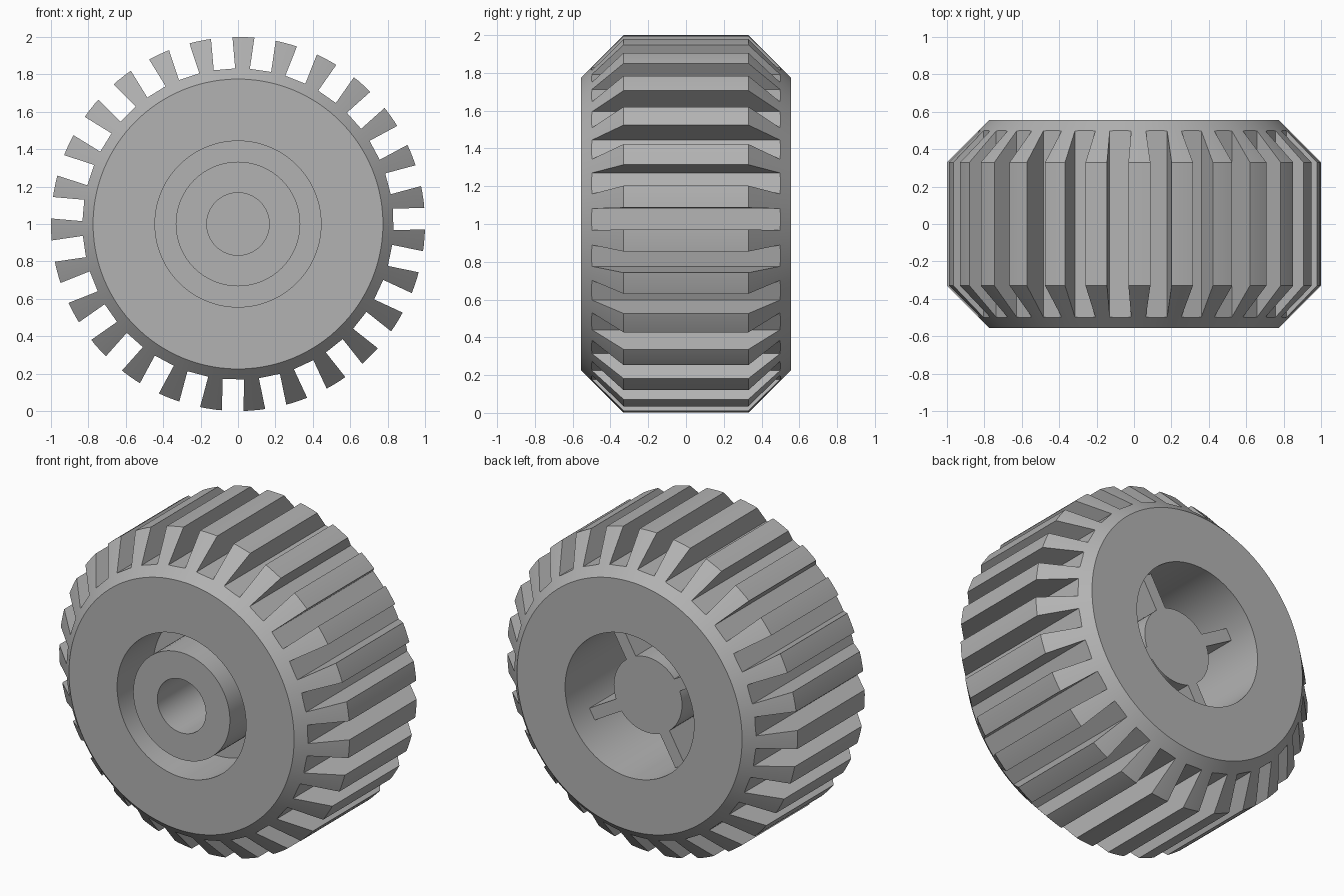
import bpy, bmesh, math
from mathutils import Matrix, Vector

if "Cube" in bpy.data.objects:
    bpy.data.objects.remove(bpy.data.objects["Cube"], do_unlink=True)

CENTRE = Vector((0, 0, 1))
TEETH = 27
HALF = 0.555      # half width of the wheel
HOLE = 0.444      # radius of the recess in both faces
BACK_HUB = 0.375  # y of the recessed hub face

grey = bpy.data.materials.new("rubber_grey")
grey.use_nodes = True
colour = (0.45, 0.45, 0.45, 1)
grey.diffuse_color = colour
grey.node_tree.nodes["Principled BSDF"].inputs["Base Color"].default_value = colour


def finish(name, bm):
    bmesh.ops.remove_doubles(bm, verts=bm.verts, dist=1e-5)
    bmesh.ops.recalc_face_normals(bm, faces=bm.faces)
    mesh = bpy.data.meshes.new(name)
    bm.to_mesh(mesh)
    bm.free()
    obj = bpy.data.objects.new(name, mesh)
    obj.location = CENTRE
    mesh.materials.append(grey)
    bpy.context.collection.objects.link(obj)
    return obj


def revolve(name, profile, steps):
    """Spin a closed (radius, y) outline around the axle."""
    bm = bmesh.new()
    verts = [bm.verts.new((r, y, 0)) for r, y in profile]
    edges = [bm.edges.new((v, verts[i - 1])) for i, v in enumerate(verts)
             if v.co.x > 0 or verts[i - 1].co.x > 0]
    bmesh.ops.spin(bm, geom=verts + edges, cent=(0, 0, 0), axis=(0, 1, 0),
                   angle=math.tau, steps=steps, use_duplicate=False)
    return finish(name, bm)


def radial_boxes(name, count, start, r0, r1, width, y0, y1):
    """Boxes set around the axle, each pointing outwards."""
    bm = bmesh.new()
    for i in range(count):
        turn = Matrix.Rotation(-(start + math.tau * i / count), 4, 'Y')
        place = Matrix.Translation(((r0 + r1) / 2, (y0 + y1) / 2, 0))
        size = Matrix.Diagonal((r1 - r0, y1 - y0, width, 1))
        bmesh.ops.create_cube(bm, size=1, matrix=turn @ place @ size)
    return finish(name, bm)


def smooth(obj):
    bpy.ops.object.select_all(action='DESELECT')
    obj.select_set(True)
    bpy.context.view_layer.objects.active = obj
    bpy.ops.object.shade_smooth_by_angle(angle=math.radians(25))


# Tyre with bevelled shoulders
tyre = revolve("tyre", [
    (HOLE, -HALF), (0.775, -HALF), (1, -0.33),
    (1, 0.33), (0.775, HALF), (HOLE, HALF)], 108)

# Straight slots that leave the tread blocks
slots = radial_boxes("slot_cutter", TEETH, math.radians(1.67),
                     0.83, 1.2, 0.115, -0.7, 0.7)
slots.hide_render = True
slots.hide_viewport = True
cut = tyre.modifiers.new("tread_slots", 'BOOLEAN')
cut.operation = 'DIFFERENCE'
cut.solver = 'EXACT'
cut.object = slots
bpy.context.view_layer.update()
graph = bpy.context.evaluated_depsgraph_get()
tyre.data = bpy.data.meshes.new_from_object(tyre.evaluated_get(graph))
tyre.modifiers.clear()
bpy.data.objects.remove(slots, do_unlink=True)
smooth(tyre)

# Hub: front collar with a blind axle bore, web, and slimmer back boss
hub = revolve("hub", [
    (0, 0.28), (0.167, 0.28), (0.167, -HALF), (0.333, -HALF),
    (0.333, -0.2), (HOLE + 0.01, -0.2), (HOLE + 0.01, -0.05),
    (0.235, -0.05), (0.235, BACK_HUB), (0, BACK_HUB)], 64)
smooth(hub)

# Four spokes bracing the boss inside the back recess
radial_boxes("spokes", 4, math.radians(60), 0.2, HOLE + 0.01, 0.075, -0.1, BACK_HUB)
